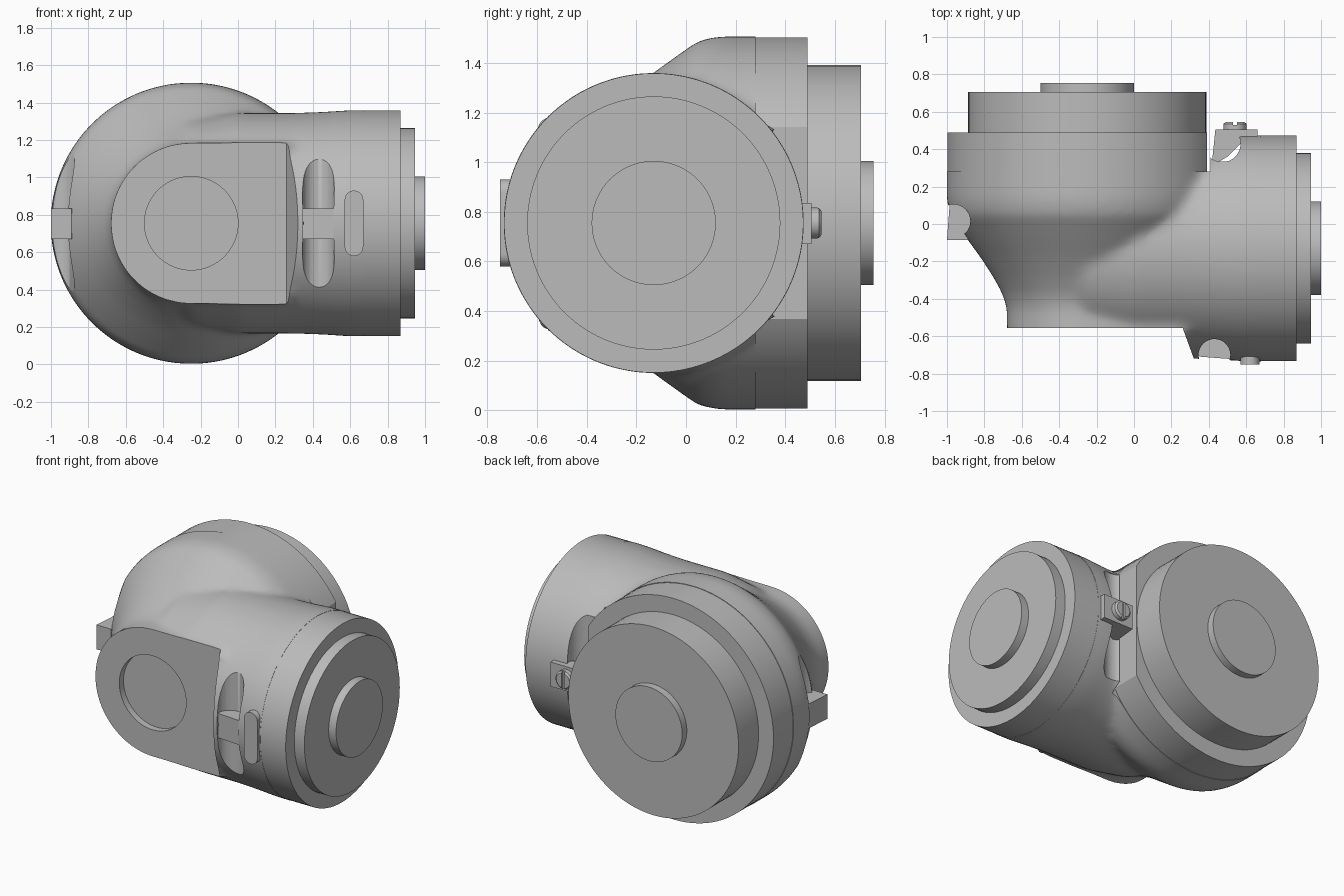
import bpy, bmesh, math
from mathutils import Matrix, Vector

if "Cube" in bpy.data.objects:
    bpy.data.objects.remove(bpy.data.objects["Cube"], do_unlink=True)

grey = bpy.data.materials.new("metal_grey")
grey.use_nodes = True
tone = (0.5, 0.5, 0.5, 1)
grey.diffuse_color = tone
grey.node_tree.nodes["Principled BSDF"].inputs["Base Color"].default_value = tone

ZC = 0.755                       # shared height of both axes
DRUM = Vector((-0.25, 0, ZC))    # rear drum axis runs along y
BARREL = Vector((0, -0.13, ZC))  # side barrel axis runs along x
TURN = {"x": Matrix.Rotation(math.pi / 2, 4, "Y"),
        "y": Matrix.Rotation(-math.pi / 2, 4, "X"),
        "z": Matrix.Identity(4)}


def lathe(bm, profile, axis, centre, sides=96):
    """Closed solid of revolution from (radius, position along axis) points."""
    place = Matrix.Translation(centre) @ TURN[axis]
    rings = []
    for r, t in profile:
        rings.append([bm.verts.new(place @ Vector((r * math.cos(a), r * math.sin(a), t)))
                      for a in (2 * math.pi * i / sides for i in range(sides))])
    faces = [bm.faces.new(rings[0]), bm.faces.new(rings[-1])]
    for low, high in zip(rings, rings[1:]):
        for i in range(sides):
            j = (i + 1) % sides
            faces.append(bm.faces.new((low[i], low[j], high[j], high[i])))
    bmesh.ops.recalc_face_normals(bm, faces=faces)


def prism(bm, outline, z0, z1):
    """Upright prism over an (x, y) outline."""
    low, high = [[bm.verts.new((x, y, z)) for x, y in outline] for z in (z0, z1)]
    faces = [bm.faces.new(low), bm.faces.new(high)]
    for i in range(len(outline)):
        j = (i + 1) % len(outline)
        faces.append(bm.faces.new((low[i], low[j], high[j], high[i])))
    bmesh.ops.recalc_face_normals(bm, faces=faces)


def box(bm, x0, x1, y0, y1, z0, z1):
    prism(bm, [(x0, y0), (x1, y0), (x1, y1), (x0, y1)], z0, z1)


def make(name, *shapes):
    """Object from (builder, arguments...) shapes."""
    bm = bmesh.new()
    for build, *args in shapes:
        build(bm, *args)
    mesh = bpy.data.meshes.new(name)
    bm.to_mesh(mesh)
    bm.free()
    mesh.materials.append(grey)
    obj = bpy.data.objects.new(name, mesh)
    bpy.context.collection.objects.link(obj)
    return obj


def cut(obj, *shapes):
    """Subtract each shape in turn, leaving crisp edges."""
    for shape in shapes:
        cutter = make("cutter", shape)
        cutter.hide_render = True
        mod = obj.modifiers.new("cut", "BOOLEAN")
        mod.operation, mod.solver, mod.object = "DIFFERENCE", "EXACT", cutter
        apply(obj)
        bpy.data.objects.remove(cutter, do_unlink=True)


def select(obj):
    bpy.ops.object.select_all(action="DESELECT")
    obj.select_set(True)
    bpy.context.view_layer.objects.active = obj


def apply(obj):
    select(obj)
    for mod in list(obj.modifiers):
        bpy.ops.object.modifier_apply(modifier=mod.name)


def smooth(obj, angle=30):
    select(obj)
    bpy.ops.object.shade_smooth_by_angle(angle=math.radians(angle))


# Cast elbow: drum shoulder, tapering nose and side barrel melted together
shoulder = [(0.43, -0.62), (0.43, -0.45), (0.455, -0.37), (0.505, -0.28), (0.57, -0.18),
            (0.65, -0.07), (0.735, 0.05), (0.752, 0.13), (0.752, 0.4)]
neck = [(0.25, -0.6), (0.43, -0.45), (0.55, -0.25), (0.59, 0), (0.59, 0.3),
        (0.595, 0.45), (0.605, 0.6), (0.605, 0.8)]
body = make("elbow_body",
            (lathe, shoulder, "y", DRUM),
            (lathe, neck, "x", BARREL),
            (box, -0.25, 0.27, -0.61, -0.3, ZC - 0.43, ZC + 0.43))
remesh = body.modifiers.new("melt", "REMESH")
remesh.mode, remesh.voxel_size = "VOXEL", 0.022
soften = body.modifiers.new("soften", "SMOOTH")
soften.factor, soften.iterations = 0.5, 14
apply(body)

# Slots behind the three clamp tabs
slot_low, slot_high = 0.38, 1.13
front_slot = (lathe, [(0.085, slot_low), (0.085, slot_high)], "z", Vector((0.43, -0.70, 0)), 32)
left_slot = (lathe, [(0.09, slot_low), (0.09, slot_high)], "z", Vector((-0.965, 0.015, 0)), 32)
rear_slot = (lathe, [(0.1, slot_low), (0.1, slot_high)], "z", Vector((0.47, 0.43, 0)), 32)
front_face = [(-1.2, -0.555), (0.26, -0.555), (0.32, -0.72), (0.32, -1), (-1.2, -1)]
cut(body,
    (prism, front_face, -0.5, 2),
    (box, -1.2, 0.41, 0.28, 0.8, -0.5, 2),
    (box, 0.68, 1.2, -1, 1, -0.5, 2),
    (lathe, [(0.25, -0.8), (0.25, -0.51)], "y", DRUM),
    front_slot, left_slot, rear_slot)
smooth(body, 35)

# Rear drum with one flattened side, its stepped cover and centre boss
drum = make("rear_drum", (lathe, [(0.748, 0.28), (0.748, 0.49)], "y", DRUM))
cut(drum, (box, 0.39, 1, 0, 1, -0.5, 2))
smooth(drum)
drum_cover = make("rear_cover", (lathe, [(0.637, 0.48), (0.637, 0.705)], "y", DRUM))
drum_boss = make("rear_boss", (lathe, [(0.25, 0.69), (0.25, 0.755)], "y", DRUM))

# Side barrel rim, its stepped cover and centre boss
rim = make("side_rim", (lathe, [(0.603, 0.68), (0.603, 0.87)], "x", BARREL))
rim_cover = make("side_cover", (lathe, [(0.51, 0.86), (0.51, 0.945)], "x", BARREL))
rim_boss = make("side_boss", (lathe, [(0.25, 0.93), (0.25, 1)], "x", BARREL))
for part in (drum_cover, drum_boss, rim, rim_cover, rim_boss):
    smooth(part)

# Clamp tabs bridging the slots
tab_low, tab_high = 0.67, 0.835
front_tab = make("front_tab", (prism, [(0.31, -0.6), (0.315, -0.695), (0.36, -0.71),
                                       (0.52, -0.722), (0.52, -0.6)], tab_low, tab_high))
cut(front_tab, (lathe, [(0.02, -0.8), (0.02, -0.64)], "y", Vector((0.33, 0, ZC)), 24))
make("left_tab", (prism, [(-1, -0.085), (-0.89, -0.085), (-0.86, 0.02),
                          (-0.88, 0.11), (-0.985, 0.11)], tab_low, tab_high))
make("rear_tab", (prism, [(0.415, 0.31), (0.5, 0.36), (0.58, 0.44), (0.66, 0.46),
                          (0.66, 0.505), (0.435, 0.505)], tab_low, tab_high))

# Slotted screw holding the rear tab
screw = make("rear_screw", (lathe, [(0.062, 0.49), (0.062, 0.535), (0.05, 0.545)], "y",
                            Vector((0.54, 0, ZC)), 32))
cut(screw, (box, 0.53, 0.55, 0.53, 0.6, 0.6, 0.9))
smooth(screw)

# Rounded key standing on the front of the barrel
cap = 0.05
outline = [(0.62 + cap * math.cos(a), ZC + side * 0.125 + cap * math.sin(a))
           for side, start in ((1, 0), (-1, math.pi))
           for a in (start + math.pi * i / 12 for i in range(13))]
key = make("front_key", (prism, outline, 0.65, 0.75))
key.data.transform(Matrix.Rotation(math.pi / 2, 4, "X"))
smooth(key)
